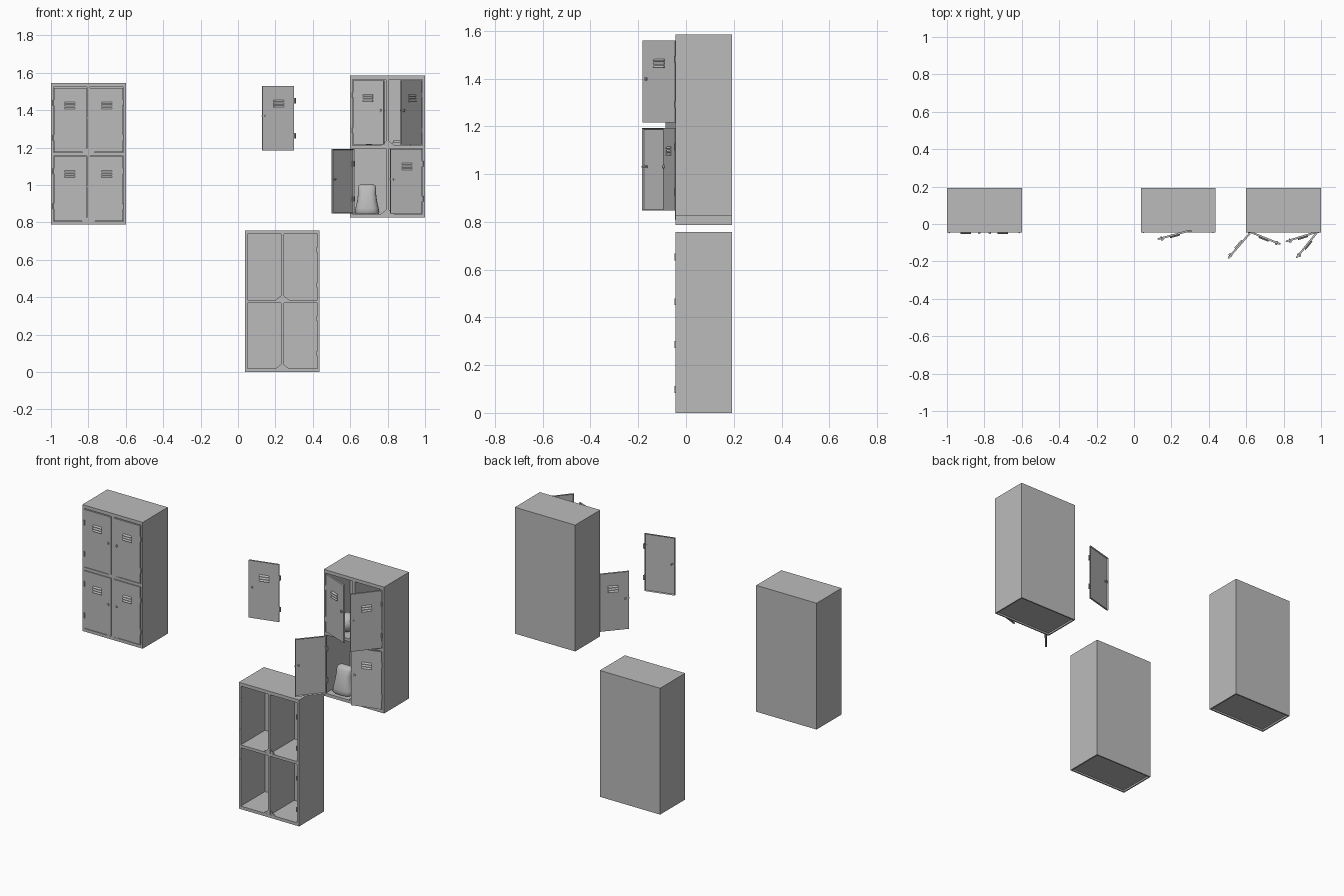
import bpy, bmesh, math
from mathutils import Matrix, Vector

if "Cube" in bpy.data.objects:
    bpy.data.objects.remove(bpy.data.objects["Cube"], do_unlink=True)

grey = bpy.data.materials.new("grey paint")
GREY = (0.5, 0.5, 0.5, 1)
grey.diffuse_color = GREY
grey.use_nodes = True
grey.node_tree.nodes["Principled BSDF"].inputs["Base Color"].default_value = GREY

WIDTH, DEPTH, HEIGHT, FRONT = 0.4, 0.237, 0.757, -0.045
DOOR_W, DOOR_H, DOOR_T = 0.175, 0.344, 0.01
DOOR_Z = (0.021, 0.388)
HINGE_Z = (0.077, 0.265)


def box(bm, lo, hi):
    lo, hi = Vector(lo), Vector(hi)
    m = Matrix.Translation((lo + hi) / 2) @ Matrix.Diagonal((*(hi - lo), 1))
    return bmesh.ops.create_cube(bm, size=1, matrix=m)["verts"]


def cylinder(bm, centre, radius, length, axis="Z", sides=10):
    m = Matrix.Translation(centre)
    if axis == "Y":
        m = m @ Matrix.Rotation(math.pi / 2, 4, "X")
    bmesh.ops.create_cone(bm, cap_ends=True, segments=sides, radius1=radius,
                          radius2=radius, depth=length, matrix=m)


def prism(bm, profile, offset):
    """Closed prism from a flat list of points pushed along an offset."""
    face = bm.faces.new([bm.verts.new(p) for p in profile])
    ext = bmesh.ops.extrude_face_region(bm, geom=[face], use_keep_orig=True)["geom"]
    bmesh.ops.translate(bm, vec=offset,
                        verts=[v for v in ext if isinstance(v, bmesh.types.BMVert)])


def finish(bm, name):
    bmesh.ops.recalc_face_normals(bm, faces=bm.faces)
    mesh = bpy.data.meshes.new(name)
    bm.to_mesh(mesh)
    bm.free()
    mesh.materials.append(grey)
    return mesh


def place(name, mesh, loc=(0, 0, 0), turn=0):
    ob = bpy.data.objects.new(name, mesh)
    bpy.context.scene.collection.objects.link(ob)
    ob.location = loc
    ob.rotation_euler.z = math.radians(turn)
    return ob


def cabinet_mesh():
    # Solid block hollowed into four compartments, with a recessed underside
    bm = bmesh.new()
    box(bm, (-WIDTH / 2, 0, 0), (WIDTH / 2, DEPTH, HEIGHT))
    block = place("block", finish(bm, "block"))
    bm = bmesh.new()
    for x0, x1 in ((-0.187, -0.008), (0.008, 0.187)):
        for z0, z1 in ((0.018, 0.368), (0.385, 0.737)):
            box(bm, (x0, -0.1, z0), (x1, DEPTH - 0.008, z1))
    box(bm, (-0.192, 0.008, -0.1), (0.192, DEPTH - 0.008, 0.01))
    cutter = place("cutter", finish(bm, "cutter"))
    cutter.hide_render = True
    mod = block.modifiers.new("hollow", "BOOLEAN")
    mod.object, mod.operation, mod.solver = cutter, "DIFFERENCE", "EXACT"
    evaluated = block.evaluated_get(bpy.context.evaluated_depsgraph_get())
    bm = bmesh.new()
    bm.from_mesh(evaluated.to_mesh())
    for ob in (block, cutter):
        bpy.data.objects.remove(ob, do_unlink=True)
    # Corner gussets beside the divider and hinge plates on the frame
    for s in (-1, 1):
        for z in (0.018, 0.385):
            prism(bm, [(s * 0.008, 0.001, z), (s * 0.036, 0.001, z),
                       (s * 0.008, 0.001, z + 0.022)], (0, 0.006, 0))
        for base in DOOR_Z:
            for h in HINGE_Z:
                x = sorted((s * 0.183, s * 0.189))
                box(bm, (x[0], -0.004, base + h - 0.014), (x[1], 0.004, base + h + 0.014))
    return finish(bm, "cabinet")


def door_mesh(side):
    # Shallow tray, flat outside and flanged inside; hinge edge at the origin
    bm = bmesh.new()
    panel = box(bm, (0, 0, 0), (DOOR_W, DOOR_T, DOOR_H))
    bm.normal_update()
    inner = [f for f in bm.faces if f.normal.y > 0.9]
    bmesh.ops.inset_region(bm, faces=inner, thickness=0.006, depth=0)
    bmesh.ops.translate(bm, verts=inner[0].verts, vec=(0, -0.007, 0))
    # Three sloping vent louvres
    for z in (0.234, 0.248, 0.262):
        prism(bm, [(0.057, 0, z + 0.006), (0.057, -0.007, z - 0.002),
                   (0.057, -0.007, z - 0.005), (0.057, 0, z - 0.005)], (0.056, 0, 0))
    # Latch knob through the panel, with a bolt on the free edge
    cylinder(bm, (0.156, 0, 0.183), 0.007, 0.012, "Y", 12)
    cylinder(bm, (0.156, 0.003, 0.183), 0.004, 0.022, "Y", 12)
    box(bm, (0.156, 0.004, 0.18), (DOOR_W + 0.004, 0.008, 0.186))
    # Hinge knuckles with short leaves
    for z in HINGE_Z:
        cylinder(bm, (-0.003, 0, z), 0.004, 0.03)
        box(bm, (-0.01, 0.001, z - 0.014), (0.012, 0.004, z + 0.014))
    bmesh.ops.scale(bm, vec=(side, 1, 1), verts=bm.verts)
    return finish(bm, "door")


cabinet = cabinet_mesh()
doors = {1: door_mesh(1), -1: door_mesh(-1)}

# Three cabinets: closed, empty and in use
CABINETS = {"closed": (-0.8, 0.787), "empty": (0.237, 0), "used": (0.8, 0.827)}
for label, (x, z) in CABINETS.items():
    place(label + "_cabinet", cabinet, (x, FRONT, z))

# Doors as (cabinet, hinge side, row, opening angle)
DOORS = [("closed", s, row, 0) for s in (1, -1) for row in (0, 1)]
DOORS += [("used", 1, 0, 131), ("used", 1, 1, 22), ("used", -1, 0, 17), ("used", -1, 1, 51)]
for label, s, row, angle in DOORS:
    x, z = CABINETS[label]
    name = f"{label}_{'lower' if row == 0 else 'upper'}_{'right' if s > 0 else 'left'}_door"
    place(name, doors[s], (x - s * 0.184, FRONT - 0.001, z + DOOR_Z[row]), -s * angle)
place("loose_door", doors[-1], (0.3, -0.04, 1.185), 15)

# Soft sack standing in the lower compartment
bm = bmesh.new()
SACK = [(0, 0.06, 0.05), (0.008, 0.066, 0.056), (0.03, 0.062, 0.055), (0.07, 0.053, 0.05),
        (0.11, 0.048, 0.04), (0.14, 0.049, 0.03), (0.153, 0.044, 0.022), (0.16, 0.03, 0.01)]
rings, SIDES = [], 28
for z, w, d in SACK:
    ring = []
    for i in range(SIDES):
        a = math.tau * i / SIDES
        c, s = math.cos(a), math.sin(a)
        ring.append(bm.verts.new((w * math.copysign(abs(c) ** 0.7, c),
                                  d * math.copysign(abs(s) ** 0.7, s), z)))
    rings.append(ring)
for a, b in zip(rings, rings[1:]):
    for i in range(SIDES):
        j = (i + 1) % SIDES
        bm.faces.new((a[i], a[j], b[j], b[i]))
bm.faces.new(rings[0])
bm.faces.new(rings[-1])
sack = place("sack", finish(bm, "sack"), (0.69, 0.03, 0.845))

# Ball in the upper compartment
bm = bmesh.new()
bmesh.ops.create_uvsphere(bm, u_segments=28, v_segments=16, radius=0.055)
ball = place("ball", finish(bm, "ball"), (0.7, 0.03, 1.267))

# Two books lying beside it
bm = bmesh.new()
box(bm, (0.825, 0, 1.212), (0.925, 0.13, 1.228))
box(bm, (0.832, 0.01, 1.228), (0.915, 0.12, 1.24))
place("books", finish(bm, "books"))

for ob in bpy.context.scene.objects:
    ob.select_set(ob in (sack, ball))
bpy.context.view_layer.objects.active = sack
bpy.ops.object.shade_smooth_by_angle(angle=math.radians(50))
